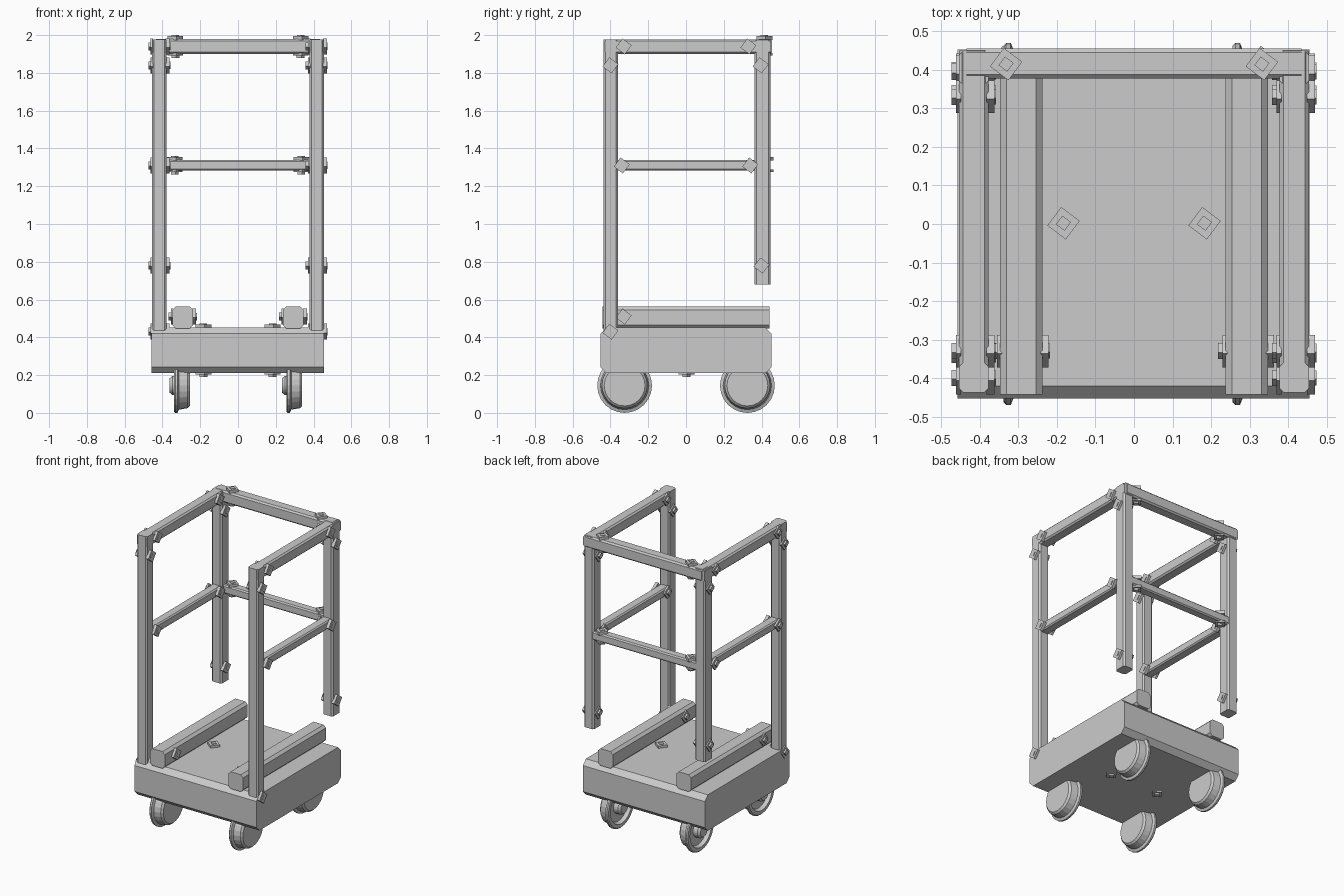
import bpy, bmesh, math
from mathutils import Matrix, Vector

if "Cube" in bpy.data.objects:
    bpy.data.objects.remove(bpy.data.objects["Cube"])


def finish(name, bm):
    bmesh.ops.recalc_face_normals(bm, faces=bm.faces)
    me = bpy.data.meshes.new(name)
    bm.to_mesh(me)
    bm.free()
    ob = bpy.data.objects.new(name, me)
    bpy.context.collection.objects.link(ob)
    return ob


def bar(name, lo, hi, axis, c):
    """Box from lo to hi whose long edges (parallel to axis) are chamfered."""
    u, v = [i for i in range(3) if i != axis]
    u0, u1, v0, v1 = lo[u], hi[u], lo[v], hi[v]
    prof = [(u0 + c, v0), (u1 - c, v0), (u1, v0 + c), (u1, v1 - c),
            (u1 - c, v1), (u0 + c, v1), (u0, v1 - c), (u0, v0 + c)]
    bm = bmesh.new()
    rings = []
    for w in (lo[axis], hi[axis]):
        ring = []
        for a, b in prof:
            p = [0, 0, 0]
            p[u], p[v], p[axis] = a, b, w
            ring.append(bm.verts.new(p))
        rings.append(ring)
        bm.faces.new(ring)
    for i in range(8):
        j = (i + 1) % 8
        bm.faces.new((rings[0][i], rings[0][j], rings[1][j], rings[1][i]))
    return finish(name, bm)


def bolt(name, lo, hi, axis):
    """Square bolt through a part: broad head past hi, washer and nub past lo."""
    bm = bmesh.new()
    start, end = lo[axis], hi
    basis = Matrix.Rotation(math.pi / 2, 4, 'Y') if axis == 0 else Matrix.Identity(4)
    for w, a, b in ((0.06, end - 0.005, end + 0.016), (0.028, end, end + 0.02),
                    (0.06, start - 0.008, start + 0.005), (0.03, start - 0.02, start)):
        centre = Vector(lo)
        centre[axis] = (a + b) / 2
        m = (Matrix.Translation(centre) @ basis @ Matrix.Rotation(math.radians(53), 4, 'Z')
             @ Matrix.Diagonal((w, w, b - a, 1)))
        bmesh.ops.create_cube(bm, size=1, matrix=m)
    return finish(name, bm)


def wheel(name, x, y, n=24):
    """Flanged rail wheel turned around the x axis, flange on the -x side."""
    prof = [(-0.035, 0), (-0.035, 0.038), (-0.02, 0.05), (0.012, 0.05), (0.012, 0.105),
            (-0.012, 0.115), (-0.012, 0.138), (-0.005, 0.145), (0.007, 0.145),
            (0.014, 0.128), (0.06, 0.12), (0.072, 0.108), (0.072, 0)]
    bm = bmesh.new()
    vs = [bm.verts.new((x + a, y, 0.145 + r)) for a, r in prof]
    es = [bm.edges.new(p) for p in zip(vs, vs[1:])]
    bmesh.ops.spin(bm, geom=vs + es, cent=(x, y, 0.145), axis=(1, 0, 0),
                   angle=2 * math.pi, steps=n, use_duplicate=False)
    bmesh.ops.remove_doubles(bm, verts=bm.verts, dist=0.0005)
    return finish(name, bm)


# Cart body
bar("cart_body", (-0.458, -0.453, 0.21), (0.455, 0.453, 0.452), 0, 0.033)

# Wheels: all face the same way
for x in (-0.327, 0.268):
    for y in (-0.325, 0.325):
        wheel("wheel", x, y)


def side_span(s, inner, outer):
    return (inner, outer) if s > 0 else (-outer, -inner)


for s, side in ((-1, "left"), (1, "right")):
    # Posts: front ones reach the deck, rear ones hang short
    a, b = side_span(s, 0.378, 0.454)
    bar(side + "_front_post", (a, -0.437, 0.43), (b, -0.36, 1.978), 2, 0.01)
    bar(side + "_rear_post", (a, 0.362, 0.68), (b, 0.448, 1.975), 2, 0.01)
    # Side rails
    bar(side + "_top_rail", (a, -0.43, 1.9), (b, 0.45, 1.978), 1, 0.01)
    c, d = side_span(s, 0.38, 0.446)
    bar(side + "_middle_rail", (c, -0.38, 1.283), (d, 0.38, 1.34), 1, 0.008)
    # Deck beams
    e, f = side_span(s, 0.238, 0.348)
    bar(side + "_deck_beam", (e, -0.443, 0.448), (f, 0.443, 0.563), 1, 0.017)
    # Sideways bolts through posts and rails
    for y, z in ((-0.33, 1.94), (0.33, 1.94), (-0.4, 1.84), (0.395, 1.84),
                 (-0.34, 1.31), (0.34, 1.31), (0.4, 0.78), (-0.4, 0.43)):
        bolt(side + "_bolt", (a, y, z), b, 0)
    bolt(side + "_beam_bolt", (e, -0.33, 0.51), f, 0)
    # Upright bolts through rear rails and deck
    bolt(side + "_top_rail_bolt", (s * 0.332, 0.415, 1.9), 1.98, 2)
    bolt(side + "_middle_rail_bolt", (s * 0.335, 0.42, 1.283), 1.34, 2)
    bolt(side + "_deck_bolt", (s * 0.183, 0.002, 0.21), 0.452, 2)

# Rear cross rails
bar("rear_top_rail", (-0.435, 0.378, 1.9), (0.435, 0.455, 1.98), 0, 0.01)
bar("rear_middle_rail", (-0.39, 0.385, 1.283), (0.39, 0.447, 1.34), 0, 0.008)
